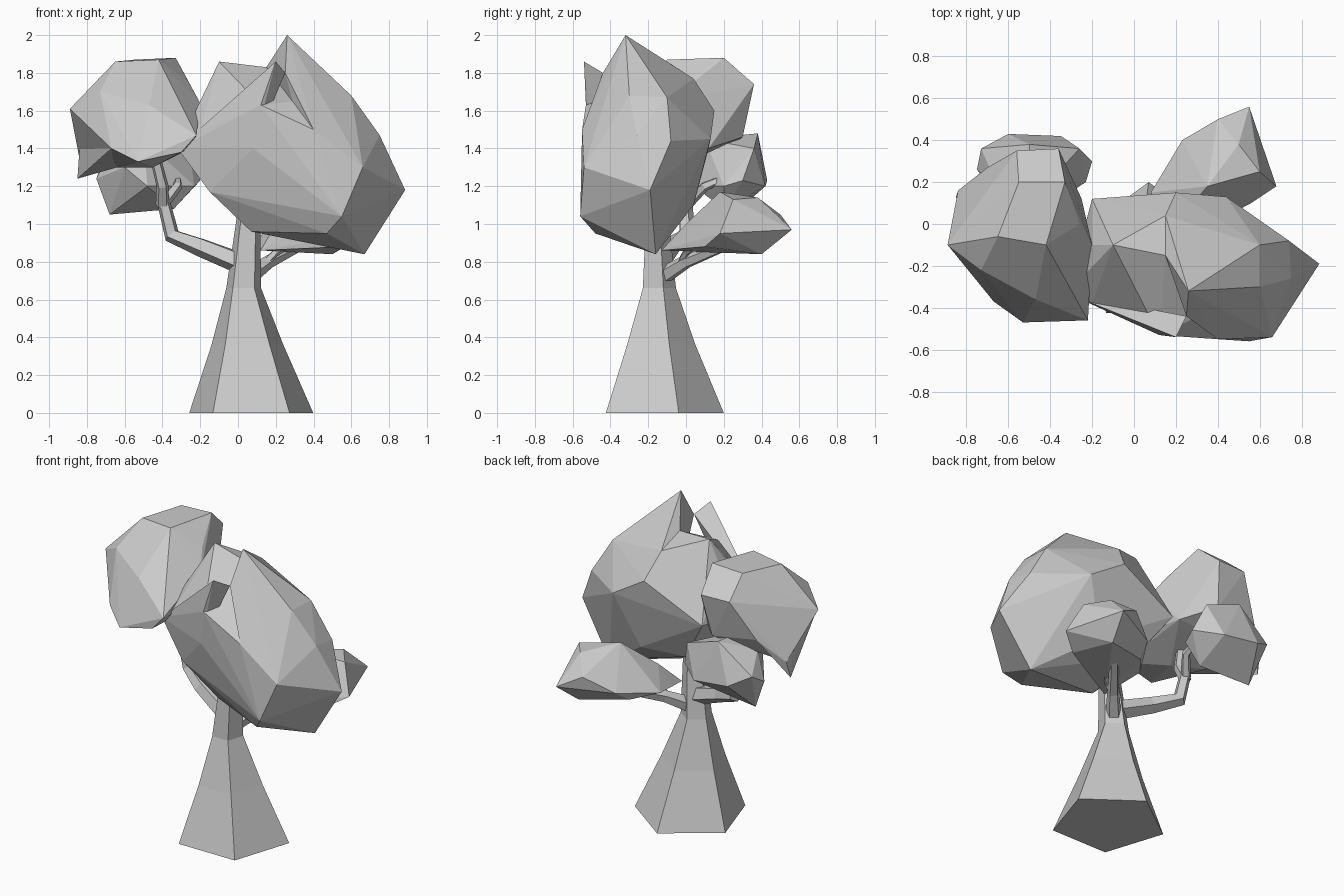
import bpy
import bmesh
import math
from mathutils import Vector

default_cube = bpy.data.objects.get("Cube")
if default_cube:
    bpy.data.objects.remove(default_cube, do_unlink=True)

# One plain material for the whole tree
grey = bpy.data.materials.new("plain grey")
grey.use_nodes = True
colour = (.6, .6, .6, 1)
grey.diffuse_color = colour
grey.node_tree.nodes["Principled BSDF"].inputs["Base Color"].default_value = colour


def finish(bm, name):
    """Turn a bmesh into a flat shaded object with outward normals."""
    bmesh.ops.recalc_face_normals(bm, faces=bm.faces[:])
    mesh = bpy.data.meshes.new(name)
    bm.to_mesh(mesh)
    bm.free()
    mesh.materials.append(grey)
    obj = bpy.data.objects.new(name, mesh)
    bpy.context.collection.objects.link(obj)
    return obj


def clump(name, corners):
    """Faceted foliage mass wrapped tightly around its corner points."""
    bm = bmesh.new()
    for corner in corners:
        bm.verts.new(corner)
    bmesh.ops.convex_hull(bm, input=bm.verts[:])
    loose = [v for v in bm.verts if not v.link_faces]
    bmesh.ops.delete(bm, geom=loose, context="VERTS")
    return finish(bm, name)


def limb(name, path, start_radius, end_radius, sides=5):
    """Evenly tapered faceted tube along a path."""
    count = len(path) - 1
    radii = [start_radius + (end_radius - start_radius) * i / count for i in range(count + 1)]
    return tube(name, path, radii, sides)


def tube(name, path, radii, sides=5, level=False):
    """Faceted tube with a radius per point; level keeps every ring horizontal."""
    bm = bmesh.new()
    points = [Vector(p) for p in path]
    up = Vector((0, 0, 1))
    rings = []
    for i, (point, radius) in enumerate(zip(points, radii)):
        before = points[max(i - 1, 0)]
        after = points[min(i + 1, len(points) - 1)]
        direction = up if level else (after - before).normalized()
        turn = up.rotation_difference(direction)
        ring = []
        for side in range(sides):
            angle = math.pi / 2 + side * math.tau / sides
            offset = Vector((math.cos(angle), math.sin(angle), 0)) * radius
            ring.append(bm.verts.new(point + turn @ offset))
        rings.append(ring)
    for lower, upper in zip(rings, rings[1:]):
        for side in range(sides):
            following = (side + 1) % sides
            bm.faces.new((lower[side], lower[following], upper[following], upper[side]))
    bm.faces.new(rings[0][::-1])
    bm.faces.new(rings[-1])
    return finish(bm, name)


# Flared five-sided trunk
tube("trunk",
     [(.07, -.145, 0), (.05, -.15, .36), (.03, -.15, .66), (.06, -.16, 1.1)],
     [.345, .2, .097, .06], level=True)

# Forked branch on the right side
limb("right_branch", [(0, -.14, .8), (-.2, -.08, .88), (-.35, 0, .94), (-.4, 0, 1.14)], .06, .036)
limb("right_upper_twig", [(-.4, 0, 1.1), (-.4, -.06, 1.2), (-.45, -.1, 1.4)], .038, .028)
limb("right_lower_twig", [(-.4, 0, 1.1), (-.32, .1, 1.2), (-.32, .2, 1.24)], .032, .02)

# Branches reaching to the back clump
limb("back_branch", [(.05, -.13, .72), (.16, 0, .8), (.36, .25, .9)], .05, .025)
limb("back_twig", [(.1, -.05, .75), (.2, 0, .85), (.34, .1, .92)], .022, .018)

# Main canopy
canopy = [
    (.6, -.3, 1.68), (.6, -.1, 1.67), (.885, -.19, 1.18), (.67, -.16, .84),
    (.66, -.54, 1.3), (.55, -.56, 1.04), (.47, -.48, .95), (.07, -.3, .96),
    (-.15, -.36, 1.17), (-.32, -.33, 1.4), (-.2, -.38, 1.5), (-.2, -.1, 1.65),
    (-.1, -.1, 1.86), (.15, -.15, 1.83), (.15, .04, 1.77), (.2, .15, 1.6),
    (.44, .13, 1.45), (-.2, .12, 1.4), (.74, -.08, 1.44), (.08, -.5, 1.4),
    (.4, -.55, 1.5), (.12, -.53, 1.63), (.3, .04, 1.1), (0, 0, 1.1),
    (.75, -.26, 1.47),
]
clump("main_canopy", canopy)

# The peak rises from the left part of the canopy, the spur from its front
ridge = (.25, -.44, 1.8)
peak_base = [p for p in canopy if p[0] > .14]
clump("canopy_peak", peak_base + [ridge, (.26, -.32, 2)])
spur_base = [p for p in canopy if p[0] < .3 and p[1] < -.3 and p[2] > 1.3]
clump("canopy_spur", spur_base + [ridge, (.2, -.54, 1.86)])

# Tall clump on the right side, with a pointed tip and a hanging corner
tall_clump = [
    (-.65, -.06, 1.86), (-.55, .2, 1.87), (-.33, .2, 1.88), (-.42, -.1, 1.87),
    (-.36, .36, 1.74), (-.56, .35, 1.74), (-.26, 0, 1.75), (-.2, -.1, 1.64),
    (-.22, -.46, 1.47), (-.3, -.46, 1.38), (-.53, -.47, 1.33), (-.67, -.37, 1.4),
    (-.47, -.36, 1.63), (-.83, .05, 1.53), (-.73, -.22, 1.7), (-.45, -.2, 1.3),
    (-.64, -.1, 1.3), (-.4, .3, 1.46), (-.7, .27, 1.5), (-.25, .12, 1.4),
    (-.89, -.1, 1.61), (-.84, .16, 1.35),
]
clump("right_upper_clump", tall_clump)
corner_base = [p for p in tall_clump if p[0] < -.6 and p[2] < 1.6]
clump("right_clump_corner", corner_base + [(-.85, .13, 1.24)])

# Low clump on the right side
clump("right_lower_clump", [
    (-.75, .26, 1.24), (-.68, .25, 1.05), (-.34, .2, 1.08), (-.23, .2, 1.2),
    (-.2, .3, 1.23), (-.6, .43, 1.23), (-.26, .36, 1.4), (-.73, .36, 1.3),
    (-.5, .38, 1.48), (-.5, .1, 1.45), (-.48, .04, 1.2), (-.35, .42, 1.2),
    (-.6, .06, 1.3), (-.66, .2, 1.4),
])

# Flat clump at the back
clump("back_clump", [
    (.55, .56, .97), (.4, .5, 1.05), (.5, .4, .84), (.68, .18, .95),
    (.56, .1, .88), (.1, 0, .88), (.08, .15, .9), (.23, .4, .95),
    (.35, .18, 1.17), (.5, .38, 1.14), (.2, 0, 1), (.12, -.13, .86),
    (.6, .25, 1.13), (.2, .3, .88),
])
